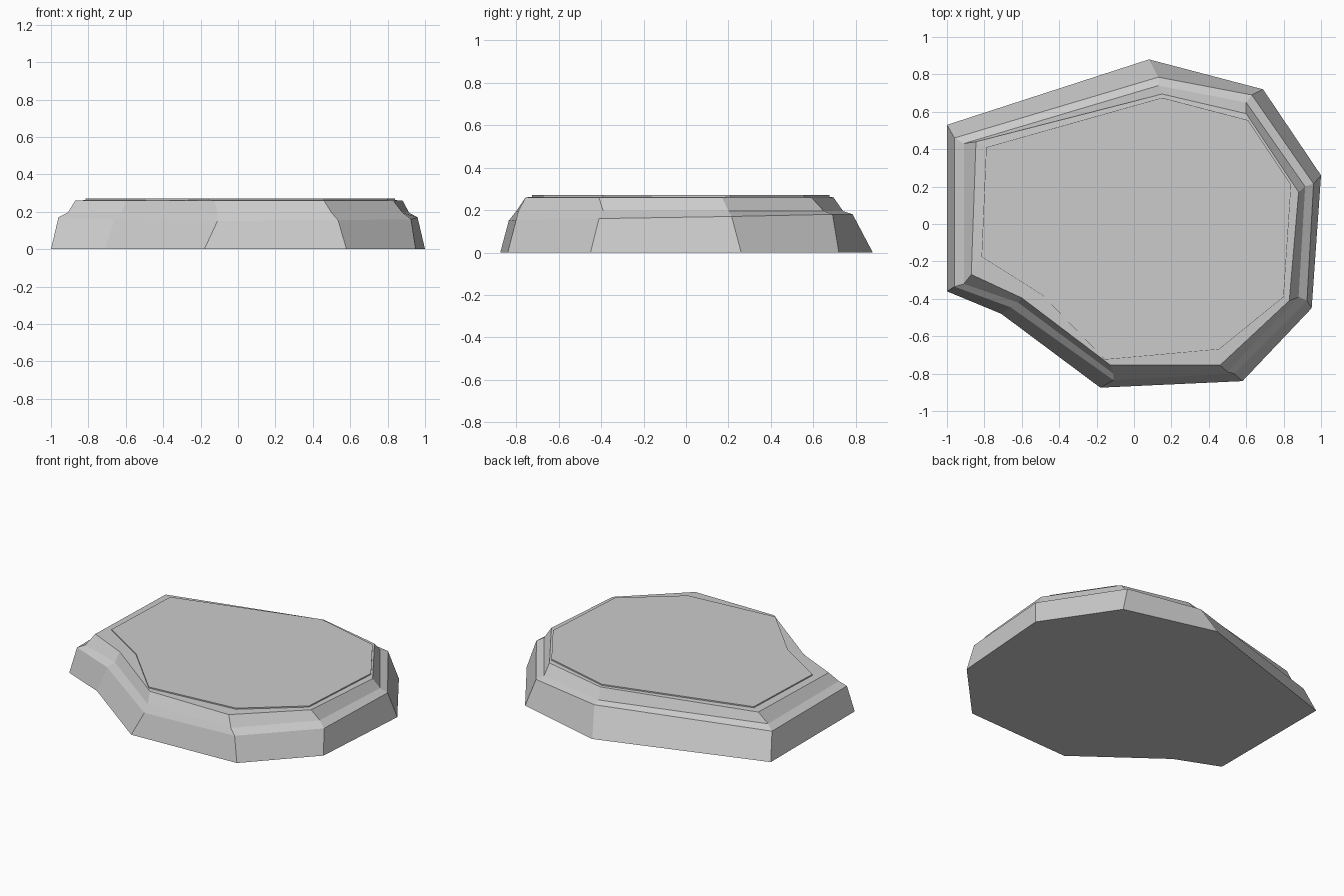
import bpy, bmesh

if "Cube" in bpy.data.objects:
    bpy.data.objects.remove(bpy.data.objects["Cube"])

# Outlines from the ground up, clockwise from the back left corner
base = [(-1, .53), (.08, .88), (.69, .72), (1, .26), (.95, -.45), (.58, -.84), (-.18, -.875), (-.71, -.48), (-1, -.36)]
wall = [(-.96, .46), (.13, .785), (.63, .69), (.96, .215), (.925, -.41), (.535, -.80), (-.11, -.835), (-.66, -.445), (-.96, -.335)]
ledge = [(-.91, .43), (.13, .74), (.60, .65), (.915, .20), (.88, -.39), (.50, -.79), (-.11, -.80), (-.62, -.42), (-.91, -.32)]
shoulder = [(-.845, .44), (.15, .695), (.60, .59), (.88, .17), (.83, -.41), (.46, -.755), (-.125, -.755), (-.60, -.395), (-.87, -.27)]
cap = [(-.79, .41), (.15, .675), (.61, .555), (.84, .21), (.80, -.39), (.455, -.67), (-.155, -.725), (-.49, -.38), (-.815, -.175)]
wall_z = [.17, .18, .18, .17, .16, .155, .15, .16, .17]


def loft(name, rings):
    """Skin a stack of (outline, heights) rings and close both ends."""
    bm = bmesh.new()
    loops = []
    for outline, z in rings:
        zs = z if isinstance(z, list) else [z] * len(outline)
        loops.append([bm.verts.new((x, y, h)) for (x, y), h in zip(outline, zs)])
    n = len(loops[0])
    for low, high in zip(loops, loops[1:]):
        for i in range(n):
            j = (i + 1) % n
            bm.faces.new((low[i], low[j], high[j], high[i]))
    bm.faces.new(loops[0][::-1])
    bm.faces.new(loops[-1])
    bmesh.ops.recalc_face_normals(bm, faces=bm.faces)
    mesh = bpy.data.meshes.new(name)
    bm.to_mesh(mesh)
    bm.free()
    obj = bpy.data.objects.new(name, mesh)
    bpy.context.collection.objects.link(obj)
    return obj


# Stepped flat stone with a thin raised top plate
loft("flat_stone", [(base, 0), (wall, wall_z), (ledge, .195),
                    (shoulder, .26), (cap, .262), (cap, .27)])
